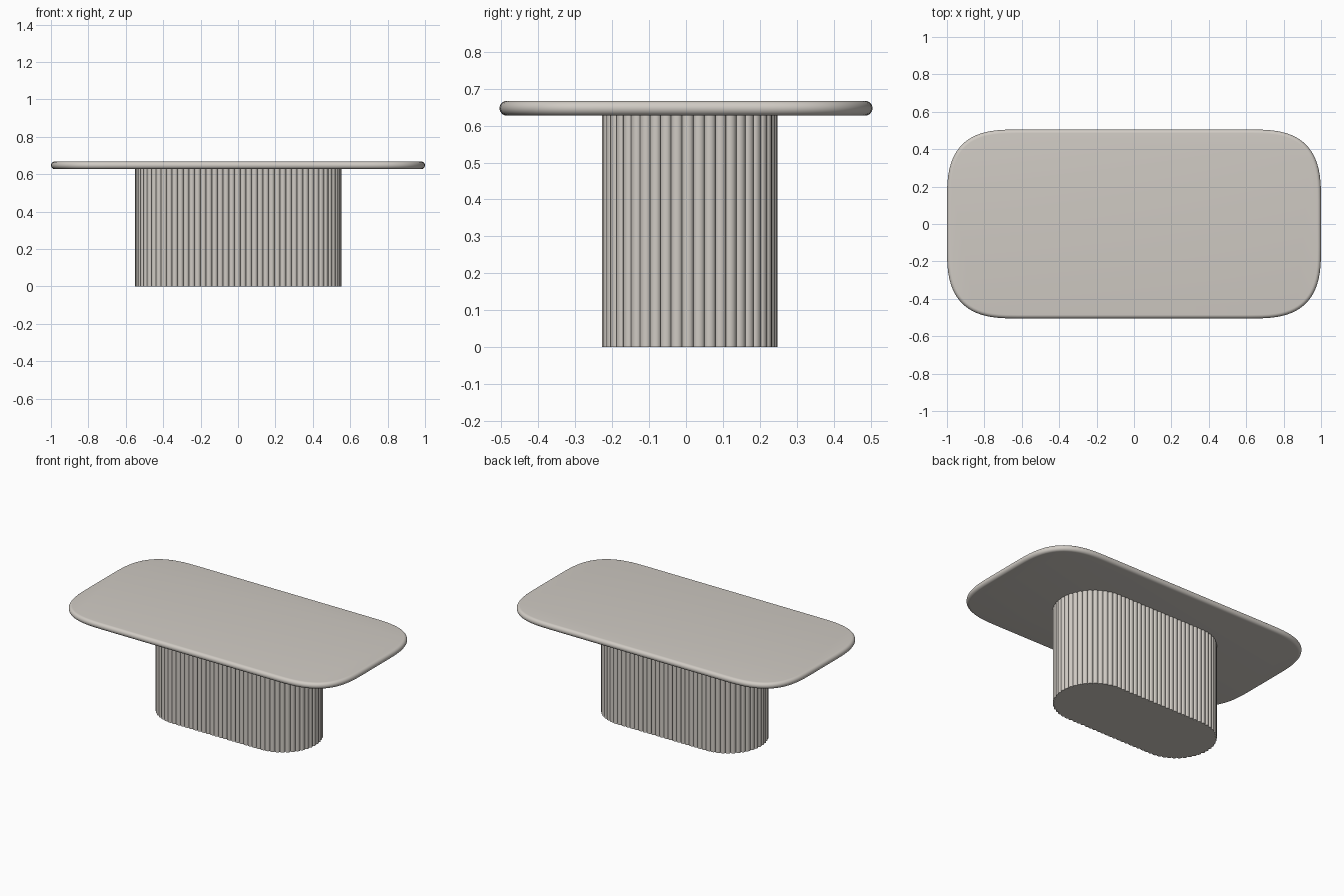
import bpy, bmesh, math

if "Cube" in bpy.data.objects:
    bpy.data.objects.remove(bpy.data.objects["Cube"])

stone = bpy.data.materials.new("warm_grey_stone")
stone.diffuse_color = (0.63, 0.595, 0.55, 1.0)
stone.use_nodes = True
stone.node_tree.nodes["Principled BSDF"].inputs["Base Color"].default_value = stone.diffuse_color


def loft(name, rings, angle):
    """Skin closed rings of points and cap both ends."""
    bm = bmesh.new()
    loops = [[bm.verts.new(p) for p in ring] for ring in rings]
    n = len(loops[0])
    for a, b in zip(loops, loops[1:]):
        for i in range(n):
            j = (i + 1) % n
            bm.faces.new((a[i], a[j], b[j], b[i]))
    bm.faces.new(list(reversed(loops[0])))
    bm.faces.new(loops[-1])
    bmesh.ops.recalc_face_normals(bm, faces=bm.faces[:])
    mesh = bpy.data.meshes.new(name)
    bm.to_mesh(mesh)
    bm.free()
    mesh.materials.append(stone)
    ob = bpy.data.objects.new(name, mesh)
    bpy.context.collection.objects.link(ob)
    bpy.ops.object.select_all(action='DESELECT')
    ob.select_set(True)
    bpy.context.view_layer.objects.active = ob
    bpy.ops.object.shade_smooth_by_angle(angle=math.radians(angle))
    return ob


# Table top: rectangle with soft superellipse corners and a half-round rim
HX, HY, CORNER, POWER = 1.0, 0.505, 0.38, 2.9
Z0, Z1 = 0.627, 0.667
outline = []          # (x, y, normal x, normal y)
STEPS = 20
for quarter in range(4):
    sx, sy = [(1, 1), (-1, 1), (-1, -1), (1, -1)][quarter]
    for k in range(STEPS + 1):
        t = k / STEPS if quarter % 2 == 0 else 1 - k / STEPS
        c = max(0.0, math.cos(t * math.pi / 2))
        s = math.sin(t * math.pi / 2)
        u, v = c ** (2 / POWER), s ** (2 / POWER)
        nx, ny = u ** (POWER - 1), v ** (POWER - 1)
        ln = math.hypot(nx, ny)
        outline.append((sx * (HX - CORNER + CORNER * u),
                        sy * (HY - CORNER + CORNER * v),
                        sx * nx / ln, sy * ny / ln))

rim = (Z1 - Z0) / 2
rings = []
for k in range(13):
    a = math.pi * (k / 12 - 0.5)
    d = rim * (math.cos(a) - 1)
    z = (Z0 + Z1) / 2 + rim * math.sin(a)
    rings.append([(x + nx * d, y + ny * d, z) for x, y, nx, ny in outline])
loft("table_top", rings, 40)


# Pedestal: stadium outline covered in convex reeds
CX, CY = 0.002, 0.01
DEPTH, REEDS, SEG = 0.012, 88, 6
R = 0.238 - DEPTH
L = 0.5525 - 0.238
ARC = math.pi * R
TOTAL = 4 * L + 2 * ARC


def stadium(d):
    """Point and outward normal at distance d along the stadium."""
    d %= TOTAL
    side = 1
    if d >= TOTAL / 2:
        d -= TOTAL / 2
        side = -1
    if d < ARC:
        a = d / R - math.pi / 2
        nx, ny = math.cos(a), math.sin(a)
        x, y = L + R * nx, R * ny
    else:
        nx, ny = 0.0, 1.0
        x, y = L - (d - ARC), R
    return side * x, side * y, side * nx, side * ny


pitch = TOTAL / REEDS
ring = []
for i in range(REEDS):
    for k in range(SEG):
        a = math.pi * k / SEG
        x, y, nx, ny = stadium((i + 0.5 - 0.5 * math.cos(a)) * pitch)
        h = DEPTH * math.sin(a)
        ring.append((CX + x + nx * h, CY + y + ny * h))
loft("reeded_pedestal", [[(x, y, z) for x, y in ring] for z in (0.0, 0.63)], 45)
